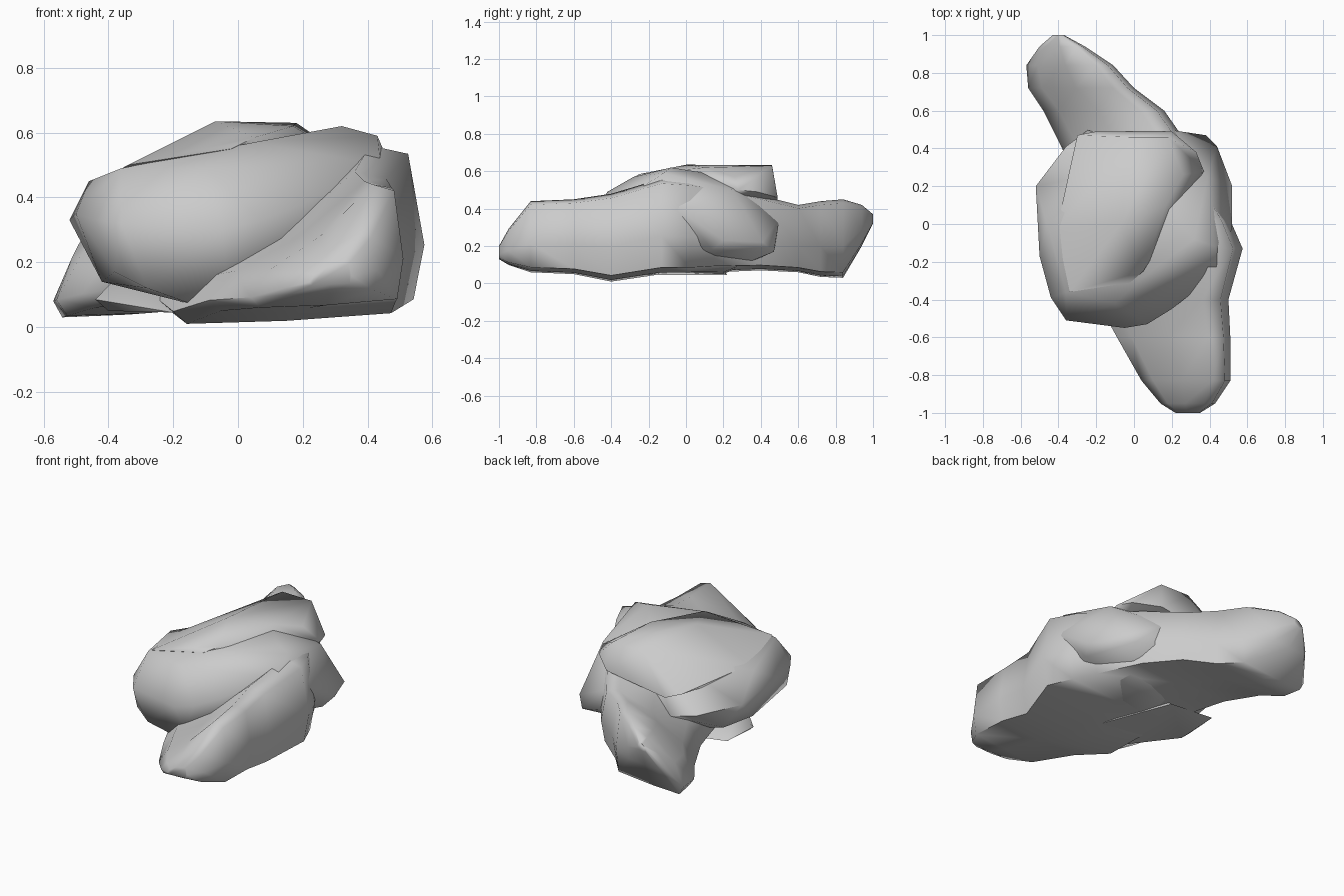
import bpy
import bmesh
import math

cube = bpy.data.objects.get("Cube")
if cube:
    bpy.data.objects.remove(cube, do_unlink=True)

stone = bpy.data.materials.new("grey stone")
stone.use_nodes = True
colour = (0.6, 0.6, 0.6, 1.0)
stone.diffuse_color = colour
stone.node_tree.nodes["Principled BSDF"].inputs["Base Color"].default_value = colour


def finish(bm, name, sharp_angle):
    """Turn the bmesh into a smooth-shaded stone object."""
    bmesh.ops.recalc_face_normals(bm, faces=bm.faces)
    mesh = bpy.data.meshes.new(name)
    bm.to_mesh(mesh)
    bm.free()
    mesh.materials.append(stone)
    obj = bpy.data.objects.new(name, mesh)
    bpy.context.collection.objects.link(obj)
    bpy.ops.object.select_all(action="DESELECT")
    obj.select_set(True)
    bpy.context.view_layer.objects.active = obj
    bpy.ops.object.shade_smooth_by_angle(angle=math.radians(sharp_angle))
    return obj


def hull_rock(name, corners, sharp_angle):
    """Boulder wrapped around a few corner points."""
    bm = bmesh.new()
    for corner in corners:
        bm.verts.new(corner)
    result = bmesh.ops.convex_hull(bm, input=bm.verts)
    unused = {v for v in result["geom_interior"] + result["geom_unused"]
              if isinstance(v, bmesh.types.BMVert)}
    bmesh.ops.delete(bm, geom=list(unused), context="VERTS")
    return finish(bm, name, sharp_angle)


def loft_rock(name, slope, flank, stations, sharp_angle):
    """Long rock: slope and flank profile stretched to each station
    (y, x range, z range, fullness of the slope)."""
    bm = bmesh.new()
    rings = []
    for y, left, right, low, high, fullness in stations:
        profile = [(u, v * fullness) for u, v in slope] + flank
        rings.append([bm.verts.new((left + u * (right - left), y,
                                    low + v * (high - low)))
                      for u, v in profile])
    for ring, following in zip(rings, rings[1:]):
        for i in range(len(ring)):
            j = (i + 1) % len(ring)
            bm.faces.new((ring[i], ring[j], following[j], following[i]))
    bm.faces.new(rings[0])
    bm.faces.new(rings[-1])
    return finish(bm, name, sharp_angle)


# Long low rock running diagonally under the others, crest on its left side
loft_rock("long_base_rock",
          [(0, .12), (.13, .45), (.45, .82)],
          [(.8, 1), (.94, .95), (1, .4), (.96, .07), (.5, .02), (.06, 0)], [
    (-1, .22, .35, .13, .2, 1),
    (-.95, .14, .43, .1, .29, .85),
    (-.83, .04, .51, .06, .44, .7),
    (-.6, -.09, .51, .05, .45, .68),
    (-.4, -.2, .5, .01, .48, .68),
    (-.13, -.26, .575, .05, .56, .75),
    (.02, -.28, .51, .05, .55, .8),
    (.15, -.3, .43, .06, .53, .9),
    (.4, -.38, .3, .07, .47, 1),
    (.6, -.48, .16, .06, .42, 1),
    (.72, -.56, 0, .035, .44, 1),
    (.84, -.57, -.11, .03, .45, 1),
    (.94, -.5, -.26, .2, .42, 1),
    (1, -.43, -.37, .32, .37, 1),
], 75)

# Large rounded boulder leaning across the base
hull_rock("main_boulder", [
    # widest outline
    (-.52, .2, .33), (-.5, -.17, .35), (-.44, -.39, .33), (-.36, -.51, .32),
    (-.05, -.55, .3), (.07, -.53, .33), (.2, -.45, .38), (.44, -.26, .5),
    (.52, -.02, .38), (.52, .2, .23), (.44, .41, .22), (.18, .5, .35),
    (-.24, .5, .3), (-.36, .41, .3),
    # crown
    (-.46, 0, .45), (-.36, -.36, .49), (-.1, -.42, .49), (.05, -.28, .57),
    (.43, -.12, .59), (.32, -.08, .62), (.39, .25, .5), (0, .3, .56),
    # underside, full at the front
    (-.42, -.05, .14), (-.4, .2, .16), (-.38, -.44, .17), (-.28, -.48, .12),
    (-.14, -.45, .07), (-.03, -.47, .12), (.2, -.36, .2), (.4, -.2, .3),
    (0, .2, .05), (.2, .2, .06), (.48, .14, .18), (.38, .47, .17),
], 70)

# Sloping slab lying on top of the boulder
hull_rock("top_slab", [
    (-.41, -.03, .46), (-.34, -.36, .5), (-.3, .47, .44), (-.02, -.31, .55),
    (.05, -.25, .585), (-.07, 0, .635), (-.02, .46, .633), (.17, .1, .62),
    (.18, .46, .63), (.33, .38, .49), (.37, .28, .5), (.26, .26, .57),
    (-.3, 0, .36), (.2, 0, .4), (.2, .49, .46), (-.2, .49, .4),
], 80)

# Low shelf of stone beneath the boulder's right side
hull_rock("low_shelf", [
    (-.44, -.03, .085), (-.42, .2, .08), (-.4, -.05, .05), (-.2, -.3, .045),
    (-.1, .22, .045), (.1, -.3, .045), (-.36, 0, .17), (-.1, 0, .2),
], 50)
